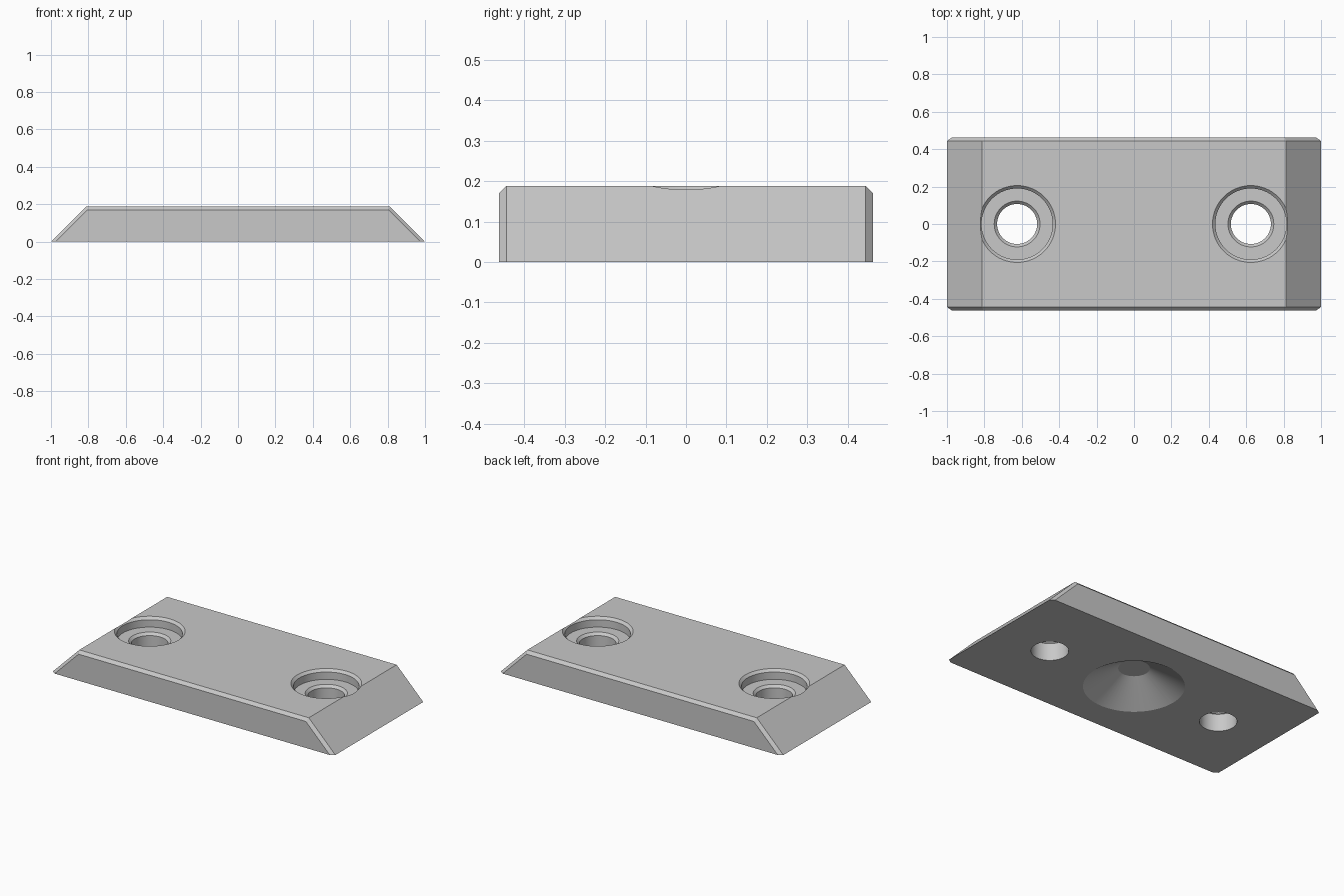
import bpy, bmesh, math

if "Cube" in bpy.data.objects:
    bpy.data.objects.remove(bpy.data.objects["Cube"])

HEIGHT = 0.188
HALF_WIDTH = 0.4625
CHAMFER = 0.0185
HOLE_X = 0.625

grey = bpy.data.materials.new("light grey")
grey.use_nodes = True
colour = (0.58, 0.58, 0.58, 1)
grey.diffuse_color = colour
grey.node_tree.nodes["Principled BSDF"].inputs["Base Color"].default_value = colour


def add_object(name, bm):
    bmesh.ops.recalc_face_normals(bm, faces=bm.faces)
    mesh = bpy.data.meshes.new(name)
    bm.to_mesh(mesh)
    bm.free()
    mesh.materials.append(grey)
    obj = bpy.data.objects.new(name, mesh)
    bpy.context.collection.objects.link(obj)
    return obj


def lathe(name, profile, x, steps=64):
    """Closed solid turned about a vertical axis from (radius, z) points."""
    bm = bmesh.new()
    rings = [[bm.verts.new((x + r * math.cos(math.tau * i / steps),
                            r * math.sin(math.tau * i / steps), z))
              for i in range(steps)] for r, z in profile]
    for low, high in zip(rings, rings[1:]):
        for i in range(steps):
            j = (i + 1) % steps
            bm.faces.new((low[i], low[j], high[j], high[i]))
    bm.faces.new(rings[0])
    bm.faces.new(rings[-1])
    return add_object(name, bm)


# Plate with sloped ends and chamfered long sides
bm = bmesh.new()
inset = CHAMFER * math.sqrt(2)
for side in (-1, 1):
    for end in (-1, 1):
        for y, cut, top in ((HALF_WIDTH - CHAMFER, 0, HEIGHT),
                            (HALF_WIDTH, inset, HEIGHT - CHAMFER)):
            for z in (0, top):
                bm.verts.new((end * (1 - cut - z), side * y, z))
bmesh.ops.convex_hull(bm, input=bm.verts)
bmesh.ops.dissolve_limit(bm, angle_limit=0.01, verts=bm.verts, edges=bm.edges)
plate = add_object("mounting_plate", bm)

# Counterbored screw holes with chamfered rims
floor = HEIGHT - 0.0625
hole = [(0.107, -0.1), (0.107, floor - 0.0155), (0.1225, floor),
        (0.19, floor), (0.19, HEIGHT - 0.0155), (0.2055, HEIGHT),
        (0.2055, HEIGHT + 0.1)]
cutters = [lathe("screw_hole_cutter", hole, x) for x in (-HOLE_X, HOLE_X)]

# Shallow conical recess underneath
recess = [(0.29, -0.1), (0.29, 0), (0.09, 0.118)]
cutters.append(lathe("recess_cutter", recess, 0))

bpy.ops.object.select_all(action='DESELECT')
bpy.context.view_layer.objects.active = plate
plate.select_set(True)
for cutter in cutters:
    cutter.hide_render = True
    mod = plate.modifiers.new("cut", 'BOOLEAN')
    mod.operation = 'DIFFERENCE'
    mod.solver = 'EXACT'
    mod.object = cutter
    bpy.ops.object.modifier_apply(modifier=mod.name)
    bpy.data.objects.remove(cutter)

bpy.ops.object.shade_smooth_by_angle(angle=math.radians(25))
